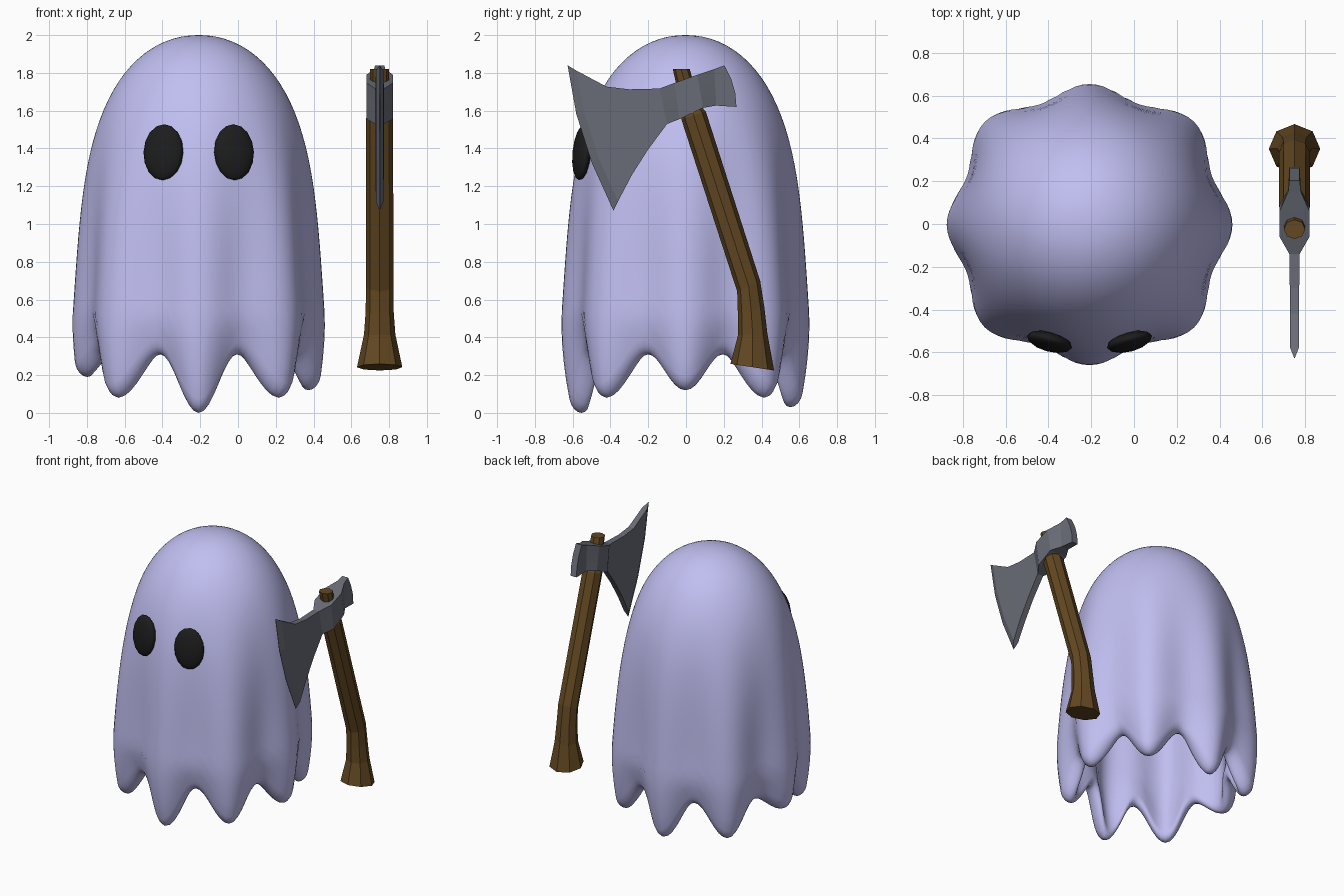
import bpy, bmesh
from math import pi, sin, cos, radians
from mathutils import Vector

if "Cube" in bpy.data.objects:
    bpy.data.objects.remove(bpy.data.objects["Cube"])

CX = -0.208     # ghost axis
AX = 0.75       # axe plane


def material(name, rgb):
    m = bpy.data.materials.new(name)
    m.diffuse_color = (*rgb, 1)
    m.use_nodes = True
    m.node_tree.nodes["Principled BSDF"].inputs["Base Color"].default_value = m.diffuse_color
    return m


def loft(name, rings, mat, smooth=False):
    """Skin a list of equal-length closed rings and cap both ends."""
    bm = bmesh.new()
    rows = [[bm.verts.new(p) for p in ring] for ring in rings]
    n = len(rows[0])
    for a, b in zip(rows, rows[1:]):
        for i in range(n):
            j = (i + 1) % n
            bm.faces.new((a[i], a[j], b[j], b[i]))
    bm.faces.new(rows[0][::-1])
    bm.faces.new(rows[-1])
    bmesh.ops.recalc_face_normals(bm, faces=bm.faces)
    if smooth:
        for f in bm.faces:
            f.smooth = True
    me = bpy.data.meshes.new(name)
    bm.to_mesh(me)
    bm.free()
    ob = bpy.data.objects.new(name, me)
    bpy.context.collection.objects.link(ob)
    me.materials.append(mat)
    return ob


ghost_mat = material("lavender", (0.53, 0.52, 0.88))
eye_mat = material("black", (0.012, 0.012, 0.012))
wood_mat = material("wood", (0.125, 0.065, 0.016))
steel_mat = material("steel", (0.14, 0.15, 0.18))

# Ghost: draped sheet with eight folds, each ending in a hem point
TIPS = [0.12, 0.08, 0.03, 0.08, 0.19, 0.08, 0.0, 0.08]   # hem height per fold
VALLEY, THICK, RIM, SEG = 0.31, 0.105, 0.075, 128


def hem(a):
    tip = TIPS[round(a / (pi / 4)) % 8]
    return tip + (VALLEY - tip) * (1 - cos(8 * a)) / 2


def radius(a, z):
    # full round dome over slowly widening sides, folds deepening downwards
    u = max(0.0, (z - 0.5) / 1.5)
    r = 0.665 * max(0.0, 1 - u ** 4) ** 0.48 * (1 - 0.15 * u)
    low = max(0.0, (0.5 - z) / 0.5)
    r -= 0.06 * low ** 2
    f = min(1.0, max(0.0, (1.75 - z) / 1.2))
    f = f * f * (3 - 2 * f)
    return r - (f * 0.03 + 0.055 * low) * (1 - cos(8 * a)) + f * 0.012 * (1 - cos(4 * a))


def sheet_point(a, kind, t):
    low = hem(a) + RIM
    if kind == "rim":
        r = radius(a, low) - THICK / 2 * (1 - cos(t * pi)) - 0.012 * sin(t * pi)
        z = low - RIM * sin(t * pi)
    else:
        z = low + (2 - low) * sin(t * pi / 2)
        r = radius(a, z)
        if kind == "inner":
            r *= 1 - THICK / radius(a, low)
            z = low + (z - low) * (2 - THICK - low) / (2 - low)
    return Vector((CX + 1.005 * r * cos(a), 0.988 * r * sin(a) - 0.003, z))


steps = [("outer", 1 - max(i, 0.1) / 32) for i in range(33)]
steps += [("rim", i / 8) for i in range(1, 9)]
steps += [("inner", min(i, 23.9) / 24) for i in range(1, 25)]
loft("ghost_body", [[sheet_point(2 * pi * k / SEG, kind, t) for k in range(SEG)]
                    for kind, t in steps], ghost_mat, True)

# Eyes: flattened ovals following the face
for side, name in ((-1, "left_eye"), (1, "right_eye")):
    bpy.ops.mesh.primitive_uv_sphere_add(segments=12, ring_count=8, radius=1,
                                         location=(CX + side * 0.187, -0.55, 1.38))
    eye = bpy.context.object
    eye.name = name
    eye.scale = (0.109, 0.044, 0.149)
    eye.rotation_euler = (radians(-6), 0, radians(side * 15))
    eye.data.materials.append(eye_mat)
    bpy.ops.object.shade_smooth()

# Axe handle: octagonal bar, bent and flared at the foot (y, z, half x, half y, tilt)
SECTIONS = [(0.351, 0.242, 0.12, 0.117, -0.15), (0.353, 0.415, 0.083, 0.078, 0.05),
            (0.345, 0.54, 0.074, 0.072, 0.2),
            (0.332, 0.67, 0.073, 0.067, 0.42), (0.04, 1.575, 0.071, 0.068, 0.31),
            (0.025, 1.62, 0.05, 0.048, 0.25), (-0.025, 1.82, 0.05, 0.045, 0.0)]
rings = []
for y, z, hx, hy, tilt in SECTIONS:
    ring = []
    for k in range(8):
        c, s = cos(k * pi / 4), sin(k * pi / 4)
        ring.append((AX + hx * c, y + hy * s * cos(tilt), z + hy * s * sin(tilt)))
    rings.append(ring)
loft("axe_handle", rings, wood_mat)

# Axe head: stations from cutting edge to poll
# (top y, top z, bottom y, bottom z, half thickness, bulge)
STATIONS = [(-0.627, 1.84, -0.384, 1.07, 0.0, -0.035),
            (-0.58, 1.812, -0.36, 1.12, 0.02, -0.03),
            (-0.42, 1.727, -0.285, 1.262, 0.022, -0.02),
            (-0.30, 1.713, -0.20, 1.395, 0.022, -0.01),
            (-0.14, 1.717, -0.10, 1.53, 0.024, 0),
            (-0.06, 1.747, -0.035, 1.555, 0.07, 0),
            (0.06, 1.79, 0.09, 1.615, 0.07, 0),
            (0.15, 1.82, 0.16, 1.627, 0.03, 0),
            (0.204, 1.84, 0.267, 1.62, 0.024, 0.015)]
rings = []
for ty, tz, by, bz, h, bulge in STATIONS:
    side = [(ty + (by - ty) * t + (bulge if 0 < t < 1 else 0), tz + (bz - tz) * t)
            for t in (0, 1 / 3, 2 / 3, 1)]
    rings.append([(AX + max(h, 0.001), y, z) for y, z in side] +
                 [(AX - max(h, 0.001), y, z) for y, z in reversed(side)])
loft("axe_head", rings, steel_mat)
